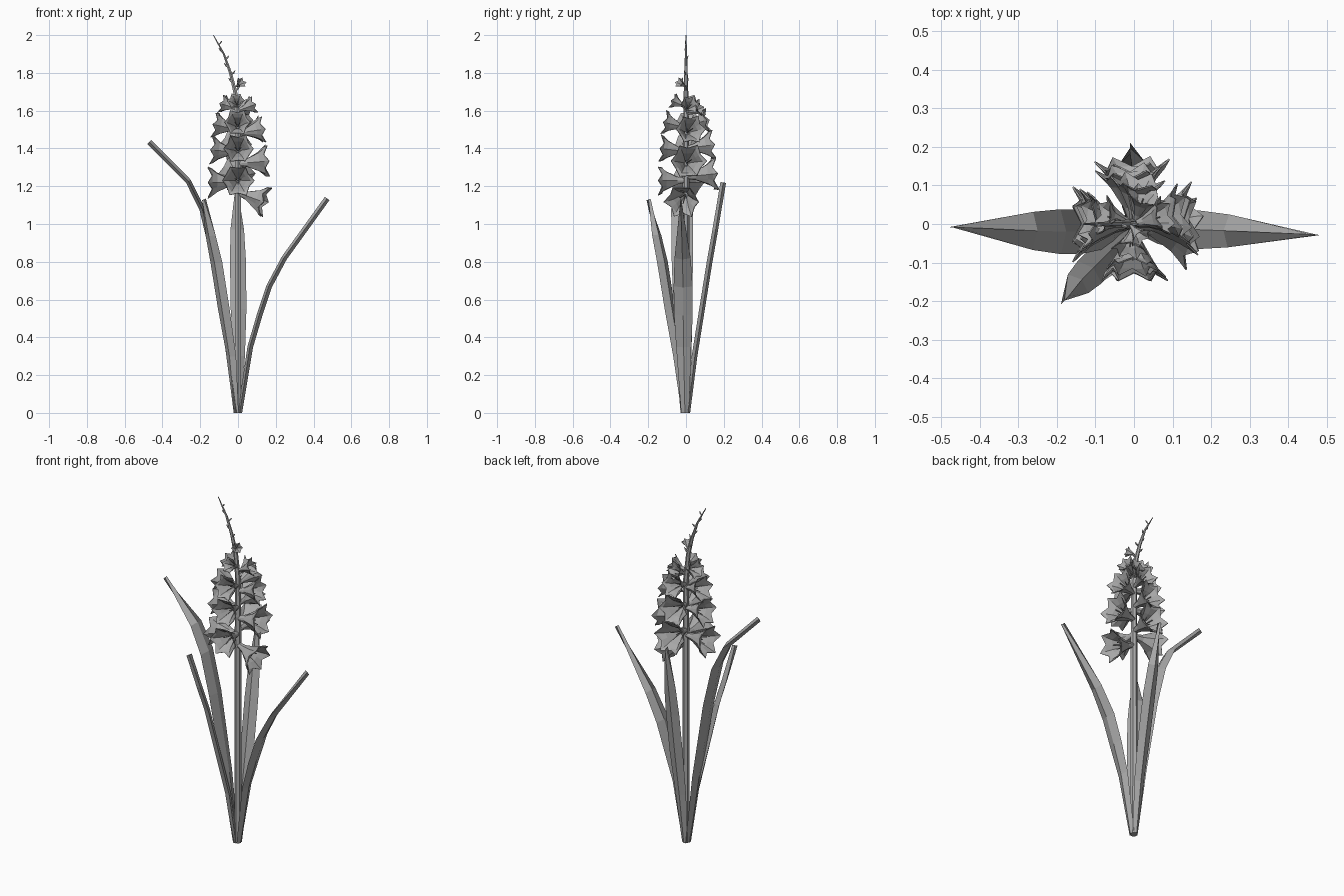
import bpy, bmesh, math, random
from mathutils import Vector

random.seed(4)
cube = bpy.data.objects.get("Cube")
if cube:
    bpy.data.objects.remove(cube, do_unlink=True)

grey = bpy.data.materials.new("plain grey")
grey.use_nodes = True
tone = (0.4, 0.4, 0.4, 1)
grey.diffuse_color = tone
grey.node_tree.nodes["Principled BSDF"].inputs["Base Color"].default_value = tone


def finish(name, bm):
    bmesh.ops.recalc_face_normals(bm, faces=bm.faces)
    mesh = bpy.data.meshes.new(name)
    bm.to_mesh(mesh)
    bm.free()
    mesh.materials.append(grey)
    obj = bpy.data.objects.new(name, mesh)
    bpy.context.collection.objects.link(obj)
    return obj


def bridge(bm, rings, cap=True):
    """Skin a list of equal rings of points."""
    loops = [[bm.verts.new(p) for p in ring] for ring in rings]
    n = len(loops[0])
    for a, b in zip(loops, loops[1:]):
        for i in range(n):
            j = (i + 1) % n
            bm.faces.new((a[i], a[j], b[j], b[i]))
    if cap:
        bm.faces.new(loops[0][::-1])
        bm.faces.new(loops[-1])


def sweep(bm, path, across, widths, depths, sides):
    """Sweep an elliptical section along a path."""
    path = [Vector(p) for p in path]
    rings = []
    for k, p in enumerate(path):
        along = (path[min(k + 1, len(path) - 1)] - path[max(k - 1, 0)]).normalized()
        out = along.cross(across).normalized()
        side = out.cross(along)
        if k == 0:
            out.z = side.z = 0
        rings.append([p + side * widths[k] * math.cos(math.tau * i / sides)
                      + out * depths[k] * math.sin(math.tau * i / sides)
                      for i in range(sides)])
    bridge(bm, rings)


# Stem, bending over at the tip
stem_path = [(0, 0, 0), (0, 0, 1.2), (0, 0, 1.55), (-.015, 0, 1.7),
             (-.04, 0, 1.8), (-.075, 0, 1.9), (-.13, 0, 2)]
stem_r = [.02, .018, .015, .012, .009, .006, .002]
bm = bmesh.new()
sweep(bm, stem_path, Vector((0, 1, 0)), stem_r, stem_r, 6)
finish("stem", bm)

# Sword leaves with a diamond section
leaves = {
    "right_leaf": [(-.01, -.005, 0), (-.06, -.015, .4), (-.135, -.02, .85),
                   (-.19, -.02, 1.08), (-.262, -.018, 1.225), (-.47, -.008, 1.435)],
    "left_leaf": [(.01, -.005, 0), (.065, -.012, .35), (.115, -.014, .52),
                  (.165, -.015, .67), (.245, -.018, .82), (.472, -.028, 1.135)],
    "front_leaf": [(-.01, -.012, 0), (-.035, -.045, .3), (-.075, -.085, .55),
                   (-.115, -.125, .8), (-.145, -.155, .94), (-.18, -.198, 1.13)],
    "back_leaf": [(0, .01, 0), (.003, .045, .3), (.003, .085, .55),
                  (0, .125, .8), (-.004, .155, .97), (-.01, .197, 1.22)],
}
shape = {"right_leaf": 1.1, "left_leaf": .95, "front_leaf": .8, "back_leaf": .8}
for name, path in leaves.items():
    bm = bmesh.new()
    tip = Vector(path[-1])
    across = Vector((-tip.y, tip.x, 0)).normalized()
    widths = [w * shape[name] for w in (.022, .042, .052, .053, .045, .001)]
    sweep(bm, path, across, widths, [.012] + [.015] * 5, 4)
    finish(name, bm)


# Trumpet flowers: pointed six-petal rim, thin wall, three stamens
PROFILE = [(0, .1, .1), (.3, .22, .2), (.72, .58, .5), (.9, .82, .72), (1.05, 1, .78)]


def flower(name, angle, z, tilt, size, base_x=0, stamens=True):
    bm = bmesh.new()
    rings = []
    for h, peak, notch in PROFILE:
        ring = []
        for i in range(12):
            r = (notch if i % 2 else peak) * size * random.uniform(.94, 1.06)
            a = math.tau * i / 12
            lift = h if i % 2 == 0 or h < 1 else h - .16
            ring.append(Vector((r * math.cos(a), r * math.sin(a), lift * size * 1.6)))
        rings.append(ring)
    bridge(bm, rings, cap=False)
    obj = finish(name, bm)
    wall = obj.modifiers.new("petal thickness", "SOLIDIFY")
    wall.thickness = .045 * size
    a, t = math.radians(angle), math.radians(tilt)
    aim = Vector((math.cos(a) * math.cos(t), math.sin(a) * math.cos(t), math.sin(t)))
    turn = aim.to_track_quat("Z", "Y")
    place = Vector((base_x, 0, z)) + aim * .006
    obj.rotation_euler = turn.to_euler()
    obj.location = place
    if stamens:
        bm = bmesh.new()
        for k in range(3):
            b = math.tau * k / 3 + .5
            u = Vector((math.cos(b), math.sin(b), 0)) * size
            up = Vector((0, 0, size))
            sweep(bm, [up * .2, u * .14 + up * .9, u * .24 + up * 1.25],
                  Vector((-u.y, u.x, 0)), [.03 * size] * 3, [.03 * size] * 3, 4)
        st = finish(name + "_stamens", bm)
        st.rotation_euler, st.location = obj.rotation_euler, place


# Whorls shrinking upwards: angle, height, tilt, size
blooms = [
    (-8, 1.165, -18, .092), (-90, 1.23, 0, .085), (180, 1.22, 0, .092), (92, 1.25, 6, .096),
    (5, 1.32, 5, .092), (-90, 1.385, 6, .08), (178, 1.38, 5, .083), (95, 1.4, 8, .085),
    (12, 1.48, 10, .077), (-92, 1.51, 14, .07), (175, 1.5, 12, .075), (85, 1.52, 14, .07),
    (15, 1.6, 22, .052), (-100, 1.62, 25, .045), (165, 1.61, 18, .052), (70, 1.58, 25, .052),
]
for n, (angle, z, tilt, size) in enumerate(blooms):
    flower(f"flower_{n + 1}", angle, z, tilt, size)
flower("young_flower", -50, 1.725, 28, .03, -.012, False)

# Closed buds along the bending tip
bm = bmesh.new()
for k in range(7):
    f = k / 6
    z = 1.7 + .25 * f
    base = Vector((-.015 - .085 * f ** 1.2, 0, z))
    side = -1 if k % 2 else 1
    length = .045 - .018 * f
    out = Vector((side * .6, .35 * math.sin(k * 2), .75)) * length
    sweep(bm, [base, base + out * .6, base + out], Vector((0, 1, 0)),
          [.003, .006 - .002 * f, .001], [.003, .006 - .002 * f, .001], 5)
finish("tip_buds", bm)
